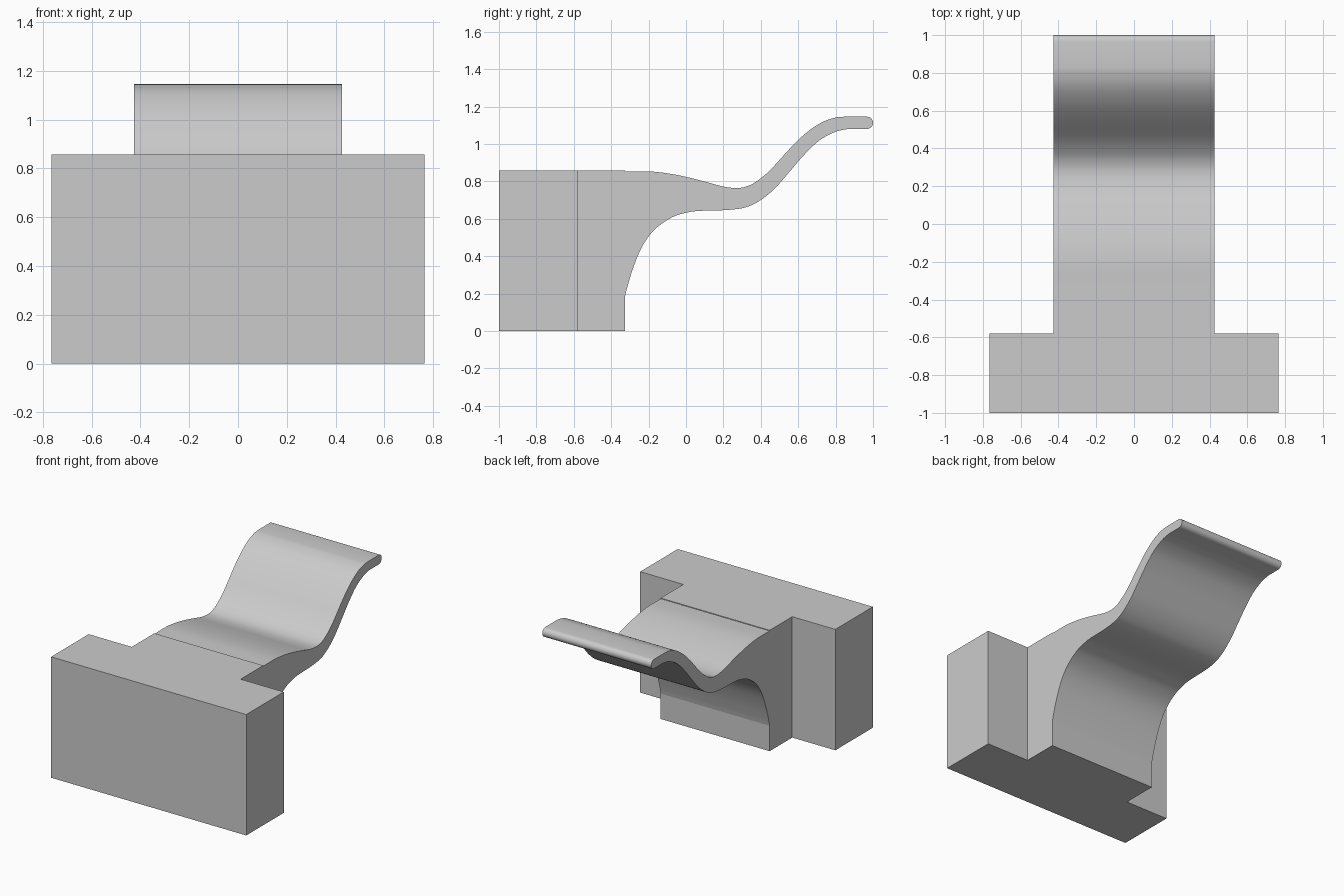
import bpy, bmesh, math
from mathutils import Vector

cube = bpy.data.objects.get("Cube")
if cube:
    bpy.data.objects.remove(cube, do_unlink=True)

grey = bpy.data.materials.new("plain grey")
grey.use_nodes = True
colour = (0.6, 0.6, 0.6, 1)
grey.diffuse_color = colour
grey.node_tree.nodes["Principled BSDF"].inputs["Base Color"].default_value = colour

WIDE, NARROW = 0.765, 0.427
FRONT, STEP, BACK = -1.0, -0.58, -0.327
HEIGHT = 0.857


def smooth_path(pts, steps=5):
    """Catmull-Rom curve through the points."""
    p = [Vector(q) for q in pts]
    p = [2 * p[0] - p[1]] + p + [2 * p[-1] - p[-2]]
    out = []
    for a, b, c, d in zip(p, p[1:], p[2:], p[3:]):
        for i in range(steps):
            t = i / steps
            out.append(0.5 * (2 * b + (c - a) * t + (2 * a - 5 * b + 4 * c - d) * t * t
                              + (3 * b - a - 3 * c + d) * t ** 3))
    return out + [p[-2]]


def prism(name, outline, depth):
    """Extrude a closed 3D outline along a vector."""
    bm = bmesh.new()
    face = bm.faces.new([bm.verts.new(p) for p in outline])
    ext = bmesh.ops.extrude_face_region(bm, geom=[face], use_keep_orig=True)
    moved = [g for g in ext["geom"] if isinstance(g, bmesh.types.BMVert)]
    bmesh.ops.translate(bm, verts=moved, vec=depth)
    bmesh.ops.recalc_face_normals(bm, faces=bm.faces)
    mesh = bpy.data.meshes.new(name)
    bm.to_mesh(mesh)
    bm.free()
    mesh.materials.append(grey)
    obj = bpy.data.objects.new(name, mesh)
    bpy.context.collection.objects.link(obj)
    return obj


# T-shaped block: wide front slab with a narrower rear stem
half = [(WIDE, FRONT), (WIDE, STEP), (NARROW, STEP), (NARROW, BACK)]
footprint = half + [(-x, y) for x, y in reversed(half)]
prism("base_block", [(x, y, 0) for x, y in footprint], (0, 0, HEIGHT))

# Curved tongue: upper curve, rounded tip, lower curve
upper = smooth_path([(BACK, 0.852), (-0.2, 0.853), (-0.1, 0.843), (0, 0.824),
                     (0.1, 0.799), (0.2, 0.772), (0.275, 0.764), (0.33, 0.775),
                     (0.38, 0.802), (0.45, 0.86), (0.555, 0.975), (0.64, 1.057),
                     (0.725, 1.115), (0.8, 1.141), (0.85, 1.146)])
lower = smooth_path([(0.865, 1.08), (0.8, 1.065), (0.715, 1.02), (0.635, 0.945),
                     (0.555, 0.853), (0.475, 0.762), (0.395, 0.697), (0.315, 0.66),
                     (0.205, 0.646), (0.07, 0.642), (0, 0.632), (-0.08, 0.605),
                     (-0.17, 0.54), (-0.235, 0.45), (-0.283, 0.335),
                     (-0.315, 0.23), (BACK, 0.18)])
R = 0.033
tip = [Vector((1 - R + R * math.cos(a), 1.113 + R * math.sin(a)))
       for a in (math.pi / 2 - math.pi * i / 12 for i in range(13))]
profile = upper + tip + lower
tongue = prism("curved_tongue", [(-NARROW, p.x, p.y) for p in profile], (2 * NARROW, 0, 0))

bpy.ops.object.select_all(action="DESELECT")
tongue.select_set(True)
bpy.context.view_layer.objects.active = tongue
bpy.ops.object.shade_smooth_by_angle(angle=math.radians(30))
